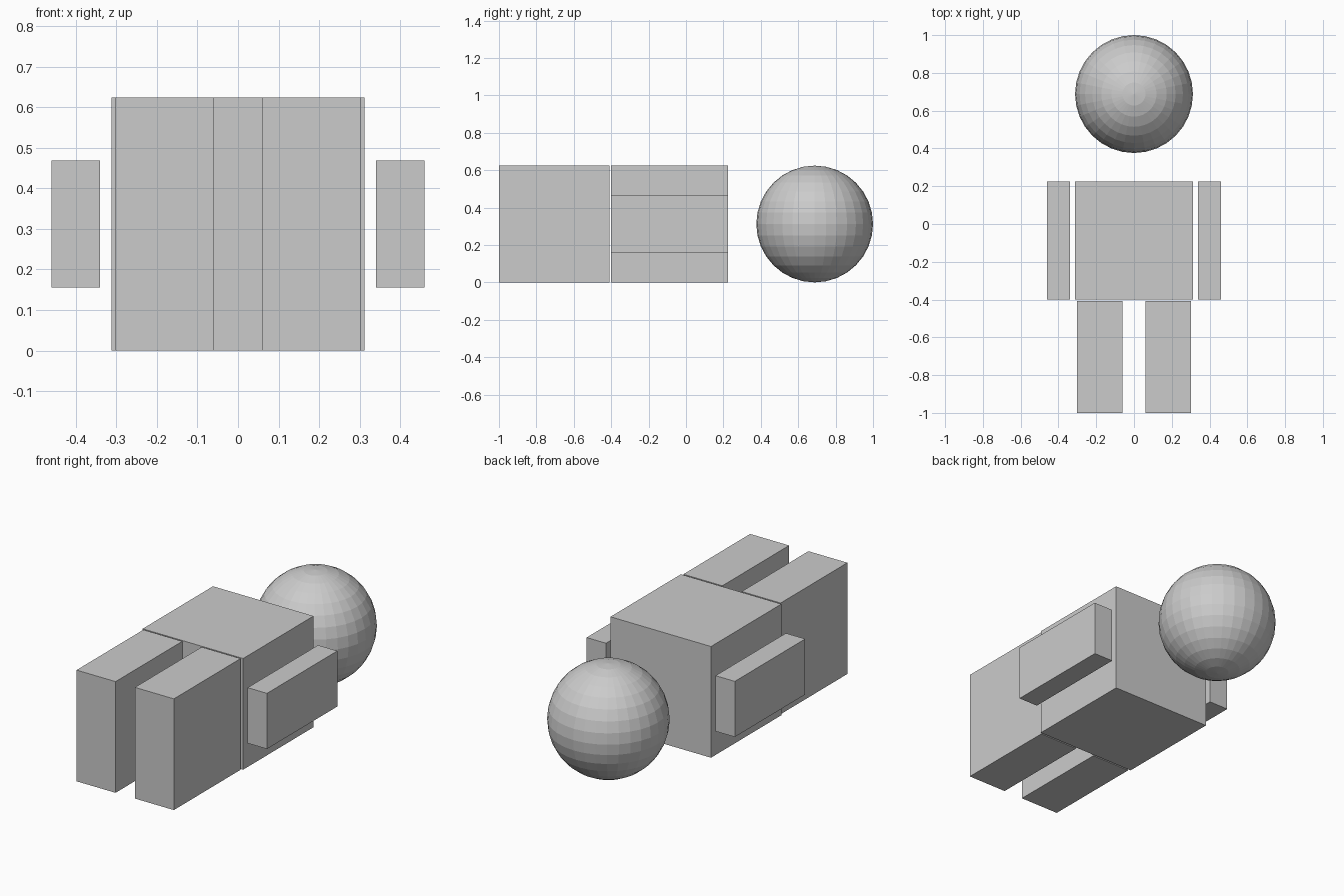
import bpy
from mathutils import Vector

default = bpy.data.objects.get("Cube")
if default:
    bpy.data.objects.remove(default, do_unlink=True)

# Single plain grey
grey = bpy.data.materials.new("light_grey")
grey.use_nodes = True
colour = (0.6, 0.6, 0.6, 1.0)
grey.diffuse_color = colour
grey.node_tree.nodes["Principled BSDF"].inputs["Base Color"].default_value = colour

HEIGHT = 0.624
MID_Z = HEIGHT / 2


def box(name, low, high):
    """Add a box spanning two opposite corners."""
    low, high = Vector(low), Vector(high)
    bpy.ops.mesh.primitive_cube_add(size=1, location=(low + high) / 2)
    obj = bpy.context.object
    obj.name = name
    obj.scale = high - low
    bpy.ops.object.transform_apply(location=False, rotation=False, scale=True)
    obj.data.materials.append(grey)


# Torso
box("torso", (-MID_Z, -0.4, 0), (MID_Z, 0.224, HEIGHT))

# Limbs, one pair per side
for side, sign in (("left", 1), ("right", -1)):
    box(side + "_arm", (sign * 0.4 - 0.06, -0.4, 0.156), (sign * 0.4 + 0.06, 0.224, 0.468))
    box(side + "_leg", (sign * 0.181 - 0.121, -1, 0), (sign * 0.181 + 0.121, -0.408, HEIGHT))

# Faceted head, floating beyond the torso
bpy.ops.mesh.primitive_uv_sphere_add(segments=32, ring_count=16, radius=MID_Z,
                                     location=(0, 1 - MID_Z, MID_Z))
head = bpy.context.object
head.name = "head"
head.data.materials.append(grey)
